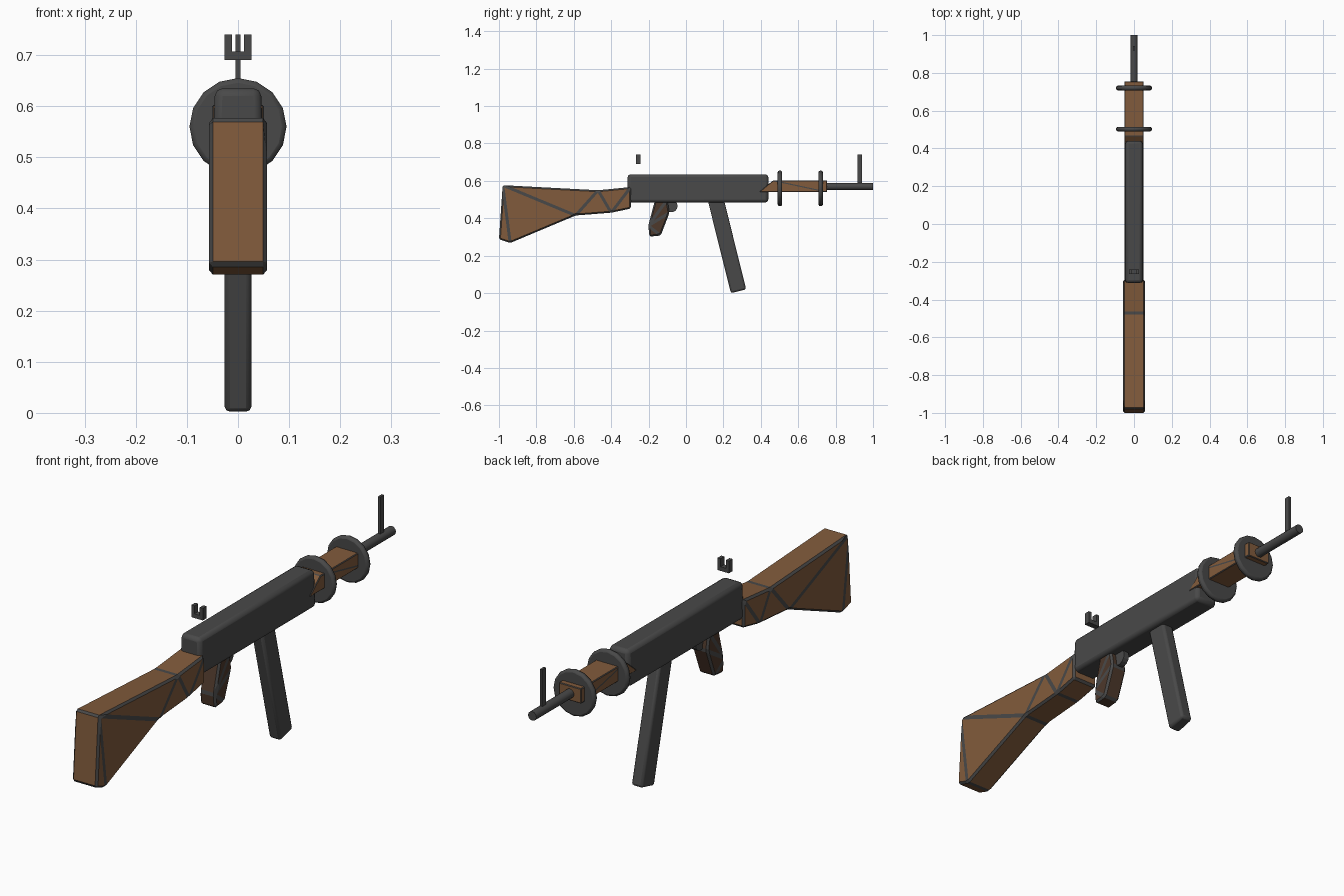
import bpy, bmesh, math
from mathutils import Matrix

if "Cube" in bpy.data.objects:
    bpy.data.objects.remove(bpy.data.objects["Cube"])


def material(name, rgb):
    m = bpy.data.materials.new(name)
    m.diffuse_color = (*rgb, 1)
    m.use_nodes = True
    m.node_tree.nodes["Principled BSDF"].inputs["Base Color"].default_value = m.diffuse_color
    return m


METAL = material("dark_metal", (0.066, 0.066, 0.066))
WOOD = material("walnut_wood", (0.222, 0.105, 0.045))
DARK = material("dark_wood", (0.075, 0.040, 0.024))


def finish(name, bm, mats, bevel=0.0, segments=1, edge_mat=-1, smooth=False):
    """Turn a bmesh into an object, optionally with bevelled edges."""
    bmesh.ops.recalc_face_normals(bm, faces=bm.faces)
    me = bpy.data.meshes.new(name)
    bm.to_mesh(me)
    bm.free()
    ob = bpy.data.objects.new(name, me)
    bpy.context.collection.objects.link(ob)
    for m in mats:
        me.materials.append(m)
    if bevel:
        mod = ob.modifiers.new("edges", 'BEVEL')
        mod.width = bevel
        mod.segments = segments
        mod.limit_method = 'NONE' if edge_mat >= 0 else 'ANGLE'
        mod.material = edge_mat
    if smooth:
        bpy.ops.object.select_all(action='DESELECT')
        ob.select_set(True)
        bpy.context.view_layer.objects.active = ob
        bpy.ops.object.shade_smooth_by_angle(angle=math.radians(40))
    return ob


def prism(name, profile, half, mats, sides=None, **kw):
    """Extrude a (y, z) profile across x; sides lists the panels of each flank."""
    bm = bmesh.new()
    n = len(profile)
    left = [bm.verts.new((-half, y, z)) for y, z in profile]
    right = [bm.verts.new((half, y, z)) for y, z in profile]
    for panel in sides or [range(n)]:
        for ring in (left, right):
            bm.faces.new([ring[i] for i in panel])
    for i in range(n):
        j = (i + 1) % n
        bm.faces.new((left[i], left[j], right[j], right[i]))
    return finish(name, bm, mats, **kw)


def rod(name, radius, y0, y1, z, sides, **kw):
    """Cylinder along y."""
    bm = bmesh.new()
    bmesh.ops.create_cone(bm, cap_ends=True, segments=sides, radius1=radius,
                          radius2=radius, depth=y1 - y0,
                          matrix=Matrix.Translation((0, (y0 + y1) / 2, z))
                          @ Matrix.Rotation(math.pi / 2, 4, 'X'))
    return finish(name, bm, [METAL], **kw)


# Shoulder stock: wood panels divided by metal strips
prism("stock",
      [(-0.98, 0.577), (-0.47, 0.55), (-0.295, 0.567), (-0.295, 0.452),
       (-0.40, 0.43), (-0.59, 0.415), (-0.94, 0.268), (-1.0, 0.288)],
      0.057, [WOOD, METAL],
      [(0, 7, 6), (0, 6, 5), (0, 5, 1), (1, 5, 4), (1, 4, 2), (2, 4, 3)],
      bevel=0.008, edge_mat=1)

# Pistol grip, same panelled construction
prism("grip",
      [(-0.165, 0.50), (-0.202, 0.36), (-0.195, 0.302), (-0.135, 0.308),
       (-0.088, 0.43), (-0.10, 0.50)],
      0.036, [DARK, METAL],
      [(0, 1, 5), (1, 4, 5), (1, 3, 4), (1, 2, 3)], bevel=0.008, edge_mat=1)

# Wooden fore-end
prism("handguard",
      [(0.39, 0.54), (0.465, 0.602), (0.755, 0.602), (0.755, 0.54)],
      0.051, [WOOD, METAL], [(0, 1, 3), (1, 2, 3)], bevel=0.003, edge_mat=1)

# Receiver: box tapering slightly towards the top
rec = prism("receiver", [(-0.312, 0.635), (0.44, 0.635), (0.44, 0.485), (-0.312, 0.485)],
            0.051, [METAL], bevel=0.015, segments=2, smooth=True)
for v in rec.data.vertices:
    if v.co.z > 0.6:
        v.co.x *= 0.88

# Slanted magazine
prism("magazine", [(0.118, 0.49), (0.20, 0.51), (0.322, 0.02), (0.24, 0.0)],
      0.026, [METAL], bevel=0.01, segments=2, smooth=True)

# Trigger: short disc lying across the gun
bm = bmesh.new()
bmesh.ops.create_cone(bm, cap_ends=True, segments=14, radius1=0.033, radius2=0.033,
                      depth=0.024, matrix=Matrix.Translation((0, -0.078, 0.465))
                      @ Matrix.Rotation(math.pi / 2, 4, 'Y'))
finish("trigger", bm, [METAL])

# Round hand stops on the fore-end, and the barrel
for label, y in (("rear", 0.502), ("front", 0.72)):
    rod(label + "_disc", 0.095, y - 0.012, y + 0.012, 0.56, 16,
        bevel=0.009, segments=2, smooth=True)
rod("barrel", 0.019, 0.70, 1.0, 0.57, 12, smooth=True)

# Front sight post
prism("front_sight", [(0.918, 0.575), (0.942, 0.575), (0.942, 0.74), (0.918, 0.74)],
      0.005, [METAL])

# Rear sight: notched block cut from a U profile in (x, z)
bm = bmesh.new()
outline = [(-0.026, 0.69), (0.026, 0.69), (0.026, 0.74), (0.012, 0.74),
           (0.012, 0.707), (-0.012, 0.707), (-0.012, 0.74), (-0.026, 0.74)]
face = bm.faces.new([bm.verts.new((x, -0.266, z)) for x, z in outline])
ext = bmesh.ops.extrude_face_region(bm, geom=[face])
bmesh.ops.translate(bm, vec=(0, 0.024, 0),
                    verts=[g for g in ext["geom"] if isinstance(g, bmesh.types.BMVert)])
finish("rear_sight", bm, [METAL])
